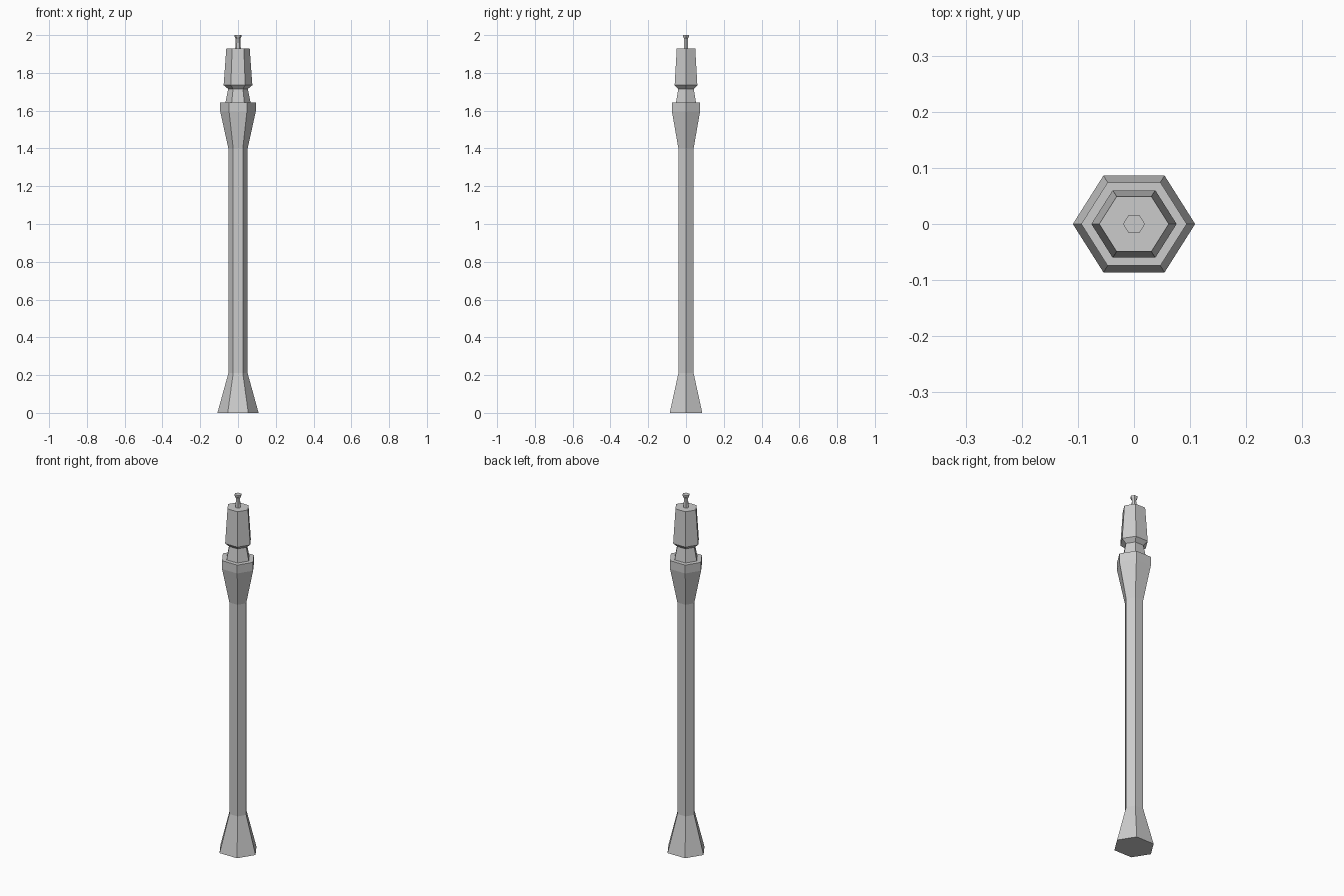
import bpy
import bmesh
from math import cos, sin, tau

cube = bpy.data.objects.get("Cube")
if cube:
    bpy.data.objects.remove(cube, do_unlink=True)

SIDES = 6
DEPTH = 0.913  # the hexagons are slightly flattened front to back

grey = bpy.data.materials.new("plain_grey")
grey.use_nodes = True
colour = (0.6, 0.6, 0.6, 1)
grey.diffuse_color = colour
grey.node_tree.nodes["Principled BSDF"].inputs["Base Color"].default_value = colour


def hex_stack(name, profile):
    """Closed hexagonal column through (radius, height) rings."""
    bm = bmesh.new()
    rings = []
    for radius, z in profile:
        angles = [tau * i / SIDES for i in range(SIDES)]
        rings.append([bm.verts.new((radius * cos(a), radius * DEPTH * sin(a), z))
                      for a in angles])
    for low, high in zip(rings, rings[1:]):
        for i in range(SIDES):
            j = (i + 1) % SIDES
            bm.faces.new((low[i], low[j], high[j], high[i]))
    bm.faces.new(rings[0][::-1])
    bm.faces.new(rings[-1])
    mesh = bpy.data.meshes.new(name)
    bm.to_mesh(mesh)
    bm.free()
    mesh.materials.append(grey)
    obj = bpy.data.objects.new(name, mesh)
    bpy.context.collection.objects.link(obj)
    return obj


# Flared foot, long shaft, widening collar, then neck and tapered cap
hex_stack("column", [
    (0.109, 0), (0.051, 0.21),
    (0.051, 1.40), (0.094, 1.595), (0.094, 1.642),
    (0.067, 1.642), (0.052, 1.715),
    (0.076, 1.735), (0.062, 1.928),
])

# Small finial with a flared tip
hex_stack("finial", [(0.015, 1.928), (0.012, 1.98), (0.0196, 1.993), (0.0196, 2.0)])
